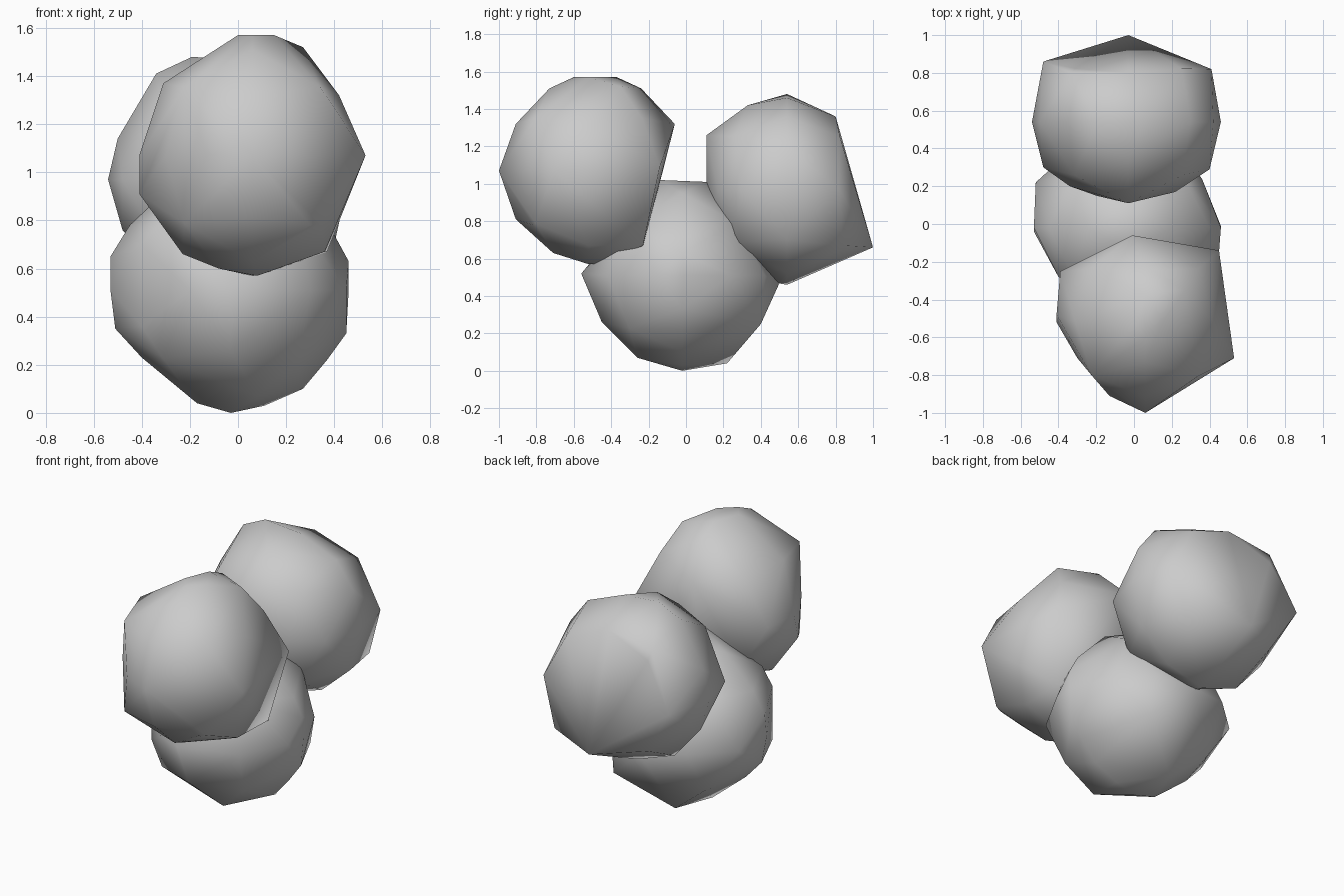
import bpy, bmesh
from mathutils import Vector
from itertools import product


def faceted_ball(name, centre, front, side, top, radius=0.49, bumps=()):
    """Lumpy ball: hull round three outline rings, eight diagonal points and bumps.
    front = (x, z), side = (y, z), top = (x, y); a third number overrides depth."""
    c = Vector(centre)
    pts = [Vector(b) for b in bumps]
    for p in front:
        pts.append(Vector((p[0], p[2] if len(p) > 2 else c.y, p[1])))
    for p in side:
        pts.append(Vector((p[2] if len(p) > 2 else c.x, p[0], p[1])))
    for p in top:
        pts.append(Vector((p[0], p[1], p[2] if len(p) > 2 else c.z)))
    for s in product((-1, 1), repeat=3):
        pts.append(c + Vector(s).normalized() * radius)

    bm = bmesh.new()
    for p in pts:
        bm.verts.new(p)
    bmesh.ops.remove_doubles(bm, verts=bm.verts[:], dist=0.04)
    bmesh.ops.convex_hull(bm, input=bm.verts[:])
    loose = [v for v in bm.verts if not v.link_faces]
    bmesh.ops.delete(bm, geom=loose, context='VERTS')
    bmesh.ops.recalc_face_normals(bm, faces=bm.faces[:])
    for f in bm.faces:
        f.smooth = True
    for e in bm.edges:
        e.smooth = e.calc_face_angle(0) < 0.95
    me = bpy.data.meshes.new(name)
    bm.to_mesh(me)
    bm.free()
    ob = bpy.data.objects.new(name, me)
    bpy.context.collection.objects.link(ob)
    return ob


# Bottom ball, resting on the ground, flattened where the others lean on it
faceted_ball(
    "bottom_ball", (-0.03, -0.02, 0.51),
    front=[(-0.53, 0.65), (-0.51, 0.35), (-0.40, 0.23), (-0.17, 0.04), (-0.03, 0),
           (0.11, 0.03), (0.27, 0.10), (0.37, 0.22), (0.45, 0.33), (0.46, 0.63),
           (0.40, 0.74), (0.20, 0.95), (-0.25, 0.97), (-0.45, 0.78)],
    side=[(-0.56, 0.52), (-0.45, 0.26), (-0.26, 0.07, 0.08), (0.22, 0.04, -0.08),
          (0.40, 0.25, 0.22), (0.50, 0.47), (0.11, 1.01), (-0.14, 1.02)],
    top=[(-0.52, 0.22), (-0.53, -0.04), (-0.40, -0.28, 0.70), (-0.40, -0.28, 0.36),
         (-0.20, -0.48), (0.30, -0.42), (0.45, -0.15), (0.46, -0.01),
         (0.36, 0.24), (0.20, 0.42), (-0.30, 0.42)])

# Upper front ball
faceted_ball(
    "front_ball", (0.06, -0.52, 1.07),
    front=[(-0.41, 0.91), (-0.39, 1.05), (-0.31, 1.37), (0, 1.57), (0.15, 1.57),
           (0.27, 1.52, -0.35), (0.42, 1.32), (0.53, 1.07, -0.71),
           (0.37, 0.67, -0.23), (0.36, 0.67),
           (0.08, 0.57), (-0.08, 0.60, -0.58), (-0.23, 0.66), (-0.34, 0.82)],
    side=[(-1, 1.07), (-0.91, 1.32), (-0.73, 1.51), (-0.60, 1.57), (-0.37, 1.57),
          (-0.24, 1.51), (-0.06, 1.32, -0.01), (-0.17, 0.95), (-0.22, 0.69),
          (-0.28, 0.63), (-0.48, 0.57), (-0.71, 0.63), (-0.91, 0.81)],
    top=[(-0.13, -0.91), (-0.30, -0.71), (-0.41, -0.48), (-0.39, -0.25),
         (-0.27, -0.22), (0.45, -0.14, 1.09)],
    bumps=[(-0.24, -0.78, 1.37), (0.30, -0.82, 0.78)])

# Upper back ball
faceted_ball(
    "back_ball", (-0.03, 0.54, 0.97),
    front=[(-0.54, 0.97), (-0.50, 1.14), (-0.34, 1.41), (-0.19, 1.48), (0.05, 1.46),
           (0.30, 1.36), (0.42, 1.20), (0.46, 0.97), (0.40, 0.70), (0.20, 0.52),
           (-0.05, 0.46), (-0.30, 0.55), (-0.48, 0.76)],
    side=[(0.11, 1.26), (0.33, 1.42), (0.80, 1.36), (1.0, 0.66), (0.48, 0.47),
          (0.35, 0.59), (0.20, 0.69), (0.13, 0.82), (0.11, 0.98)],
    top=[(-0.48, 0.86), (0.41, 0.82), (0.40, 0.29), (0.22, 0.17), (-0.20, 0.15),
         (-0.34, 0.20), (-0.48, 0.30)],
    bumps=[(-0.33, 0.80, 1.32), (0.32, 0.84, 0.67), (-0.33, 0.84, 0.67)])
